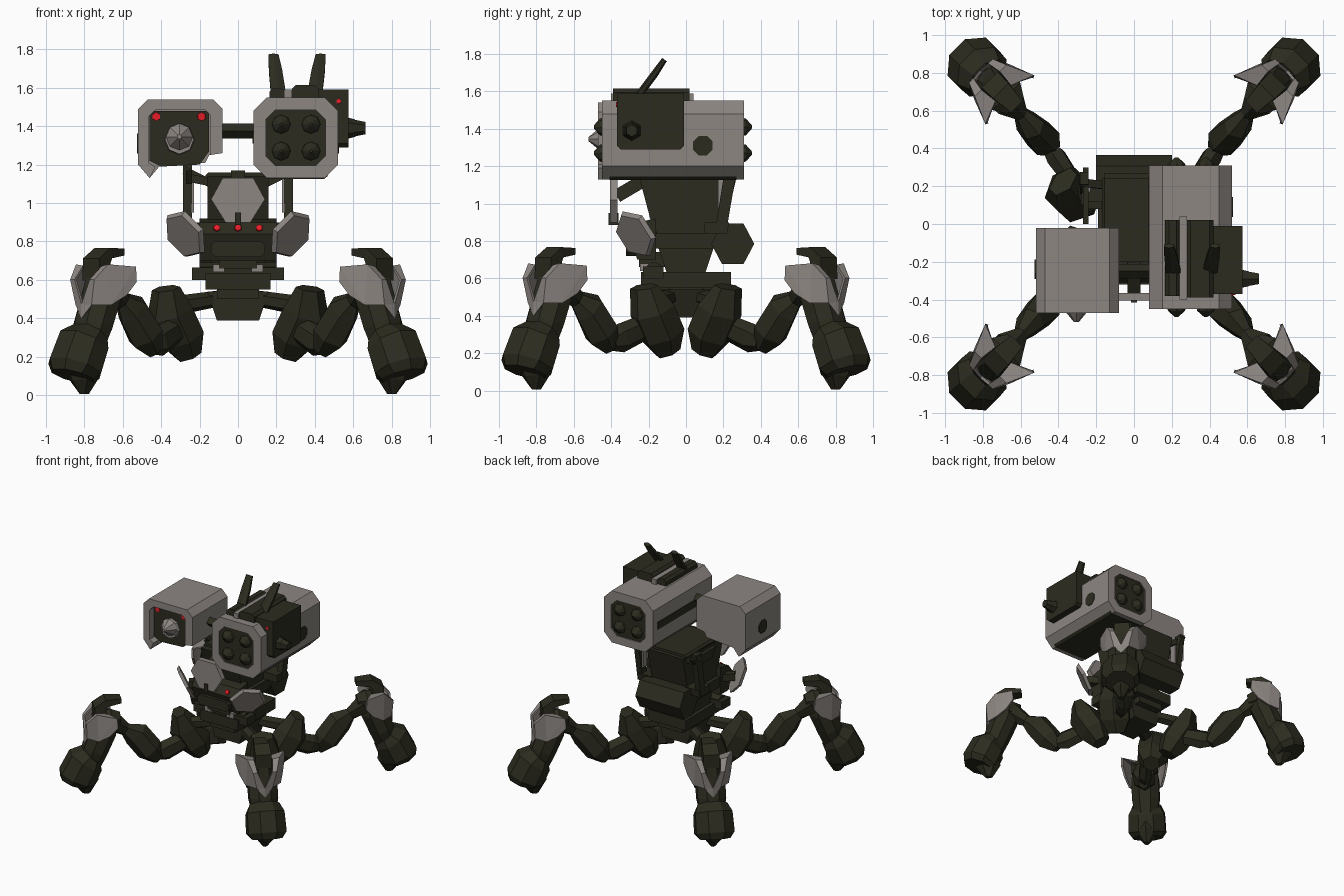
import bpy, bmesh, math
from mathutils import Vector, Matrix

if "Cube" in bpy.data.objects:
    bpy.data.objects.remove(bpy.data.objects["Cube"])


def material(name, col):
    m = bpy.data.materials.new(name)
    m.diffuse_color = (*col, 1)
    m.use_nodes = True
    m.node_tree.nodes["Principled BSDF"].inputs["Base Color"].default_value = m.diffuse_color
    return m


DARK = material("dark olive", (0.0245, 0.024, 0.0135))
GREY = material("warm grey", (0.265, 0.24, 0.222))
RED = material("signal red", (0.8, 0.012, 0.02))


def finish(name, bm, mat):
    bmesh.ops.recalc_face_normals(bm, faces=bm.faces)
    me = bpy.data.meshes.new(name)
    bm.to_mesh(me)
    bm.free()
    me.materials.append(mat)
    ob = bpy.data.objects.new(name, me)
    bpy.context.collection.objects.link(ob)
    return ob


def prism(name, profile, axis, a, b, mat):
    """Extrude a 2D profile along x (y,z) or y (x,z)."""
    put = {'x': lambda p, d: (d, p[0], p[1]), 'y': lambda p, d: (p[0], d, p[1])}[axis]
    bm = bmesh.new()
    lo = [bm.verts.new(put(p, a)) for p in profile]
    hi = [bm.verts.new(put(p, b)) for p in profile]
    bm.faces.new(lo)
    bm.faces.new(hi)
    for i in range(len(lo)):
        j = (i + 1) % len(lo)
        bm.faces.new((lo[i], lo[j], hi[j], hi[i]))
    return finish(name, bm, mat)


def octagon(x0, x1, z0, z1, c):
    return [(x0 + c, z0), (x1 - c, z0), (x1, z0 + c), (x1, z1 - c),
            (x1 - c, z1), (x0 + c, z1), (x0, z1 - c), (x0, z0 + c)]


def box(name, x0, x1, y0, y1, z0, z1, mat, c=0.0):
    prof = octagon(x0, x1, z0, z1, c) if c else [(x0, z0), (x1, z0), (x1, z1), (x0, z1)]
    return prism(name, prof, 'y', y0, y1, mat)


def cone(name, base, direction, r1, r2, depth, sides, mat, spin=0.0):
    """Cone, drum or plate rising from base along direction."""
    d = Vector(direction).normalized()
    bm = bmesh.new()
    m = (Matrix.Translation(Vector(base) + d * depth / 2)
         @ d.to_track_quat('Z', 'Y').to_matrix().to_4x4() @ Matrix.Rotation(spin, 4, 'Z'))
    bmesh.ops.create_cone(bm, cap_ends=True, segments=sides, radius1=r1, radius2=r2,
                          depth=depth, matrix=m)
    return finish(name, bm, mat)


def loft(name, secs, side, n, mat, flip=(1, 1)):
    """Skin n-sided rings along a path; each section is x, y, z, half width, half depth."""
    bm = bmesh.new()
    pts = [Vector(s[:3]) for s in secs]
    side = Vector(side).normalized()
    rings = []
    for i, s in enumerate(secs):
        t = (pts[min(i + 1, len(pts) - 1)] - pts[max(i - 1, 0)]).normalized()
        up = t.cross(side).normalized()
        ring = []
        for k in range(n):
            a = 2 * math.pi * (k + 0.5) / n
            p = pts[i] + side * s[3] * math.cos(a) + up * s[4] * math.sin(a)
            ring.append(bm.verts.new((p.x * flip[0], p.y * flip[1], p.z)))
        rings.append(ring)
    for r, q in zip(rings, rings[1:]):
        for k in range(n):
            bm.faces.new((r[k], r[(k + 1) % n], q[(k + 1) % n], q[k]))
    bm.faces.new(rings[0])
    bm.faces.new(rings[-1])
    return finish(name, bm, mat)


def strut(name, a, b, w, mat, side=(1, 0, 0)):
    return loft(name, [(*a, w, w), (*b, w, w)], side, 4, mat)


# Legs, one quadrant mirrored to all four
ACROSS = (-1, 1, 0)
for fx, fy, tag in ((1, 1, "back_right"), (-1, 1, "back_left"),
                    (1, -1, "front_right"), (-1, -1, "front_left")):
    def limb(part, secs, n):
        loft(f"{tag}_{part}", secs, ACROSS, n, DARK, (fx, fy))

    limb("hip_link", [(.06, .06, .51, .05, .04), (.30, .18, .47, .05, .05)], 6)
    limb("hip", [(.375, .225, .555, .09, .055), (.355, .18, .43, .13, .12),
                 (.295, .125, .30, .13, .12), (.255, .095, .205, .07, .07)], 6)
    limb("lower_link", [(.32, .22, .34, .05, .07), (.41, .35, .28, .06, .08),
                        (.45, .40, .26, .04, .05)], 6)
    limb("thigh", [(.43, .40, .23, .04, .05), (.48, .45, .31, .095, .10),
                   (.55, .52, .44, .075, .10), (.60, .585, .49, .04, .05),
                   (.67, .66, .56, .10, .08)], 6)
    limb("knee", [(.63, .63, .57, .07, .07), (.68, .68, .58, .12, .09), (.75, .75, .59, .07, .06)], 6)
    limb("hook", [(.73, .73, .60, .09, .07), (.735, .735, .70, .085, .06),
                  (.70, .70, .74, .08, .04), (.62, .62, .745, .06, .025)], 4)
    limb("shin", [(.70, .70, .63, .09, .09), (.715, .715, .50, .115, .105),
                  (.755, .755, .36, .115, .10), (.80, .80, .18, .08, .08)], 8)
    limb("ankle", [(.775, .775, .315, .12, .09), (.805, .805, .27, .15, .14),
                   (.85, .85, .14, .155, .145), (.86, .86, .10, .12, .12)], 8)
    limb("toe", [(.82, .82, .20, .10, .11), (.80, .80, .09, .08, .09), (.80, .80, .005, .02, .03)], 6)
    # V-shaped knee shield wrapping the shin, as radial, across, height points
    bm = bmesh.new()
    shape = [(1.145, 0, .40), (1.145, 0, .475), (1.14, .055, .60), (1.14, .085, .60),
             (1.07, .115, .675), (.93, .175, .665), (.925, .175, .59), (.98, .155, .52),
             (1.06, .125, .47), (1.13, .055, .47), (1.07, .07, .665), (.98, .06, .65)]
    q = math.sqrt(.5)
    for s in (-1, 1):
        vs = [bm.verts.new(((r - t * s) * q * fx, (r + t * s) * q * fy, z)) for r, t, z in shape]
        for face in ((0, 1, 9), (1, 2, 3, 9), (3, 4, 8, 9), (4, 5, 8), (5, 6, 7, 8),
                     (2, 10, 4, 3), (4, 10, 11, 5)):
            bm.faces.new([vs[i] for i in face])
    bmesh.ops.remove_doubles(bm, verts=bm.verts, dist=1e-4)
    shield = finish(f"{tag}_knee_shield", bm, GREY)
    mod = shield.modifiers.new("thickness", 'SOLIDIFY')
    mod.thickness = .016
    mod.offset = 0

# Pelvis and waist
prism("pelvis", [(-.16, .54), (.16, .54), (.11, .39), (-.11, .39)], 'y', -.14, .14, DARK)
box("pelvis_neck", -.11, .11, -.2, .2, .5, .6, DARK)
box("hip_deck", -.17, .17, -.24, .24, .55, .635, DARK)
box("front_axle", -.24, .24, -.23, -.12, .6, .665, DARK)
cone("axle_drum", (-.2, -.17, .645), (1, 0, 0), .045, .045, .4, 6, DARK)
for s in (-1, 1):
    box("axle_clip", s * .1 - .03, s * .1 + .03, -.245, -.2, .64, .68, GREY)
prism("waist", [(-.1, .62), (.1, .62), (.15, .77), (-.15, .77)], 'x', -.14, .14, DARK)

# Torso, rear pack and chest
prism("torso", [(-.25, 1.14), (.27, 1.14), (.2, .84), (.2, .77), (-.17, .77), (-.17, .84)],
      'x', -.16, .16, DARK)
box("torso_base", -.19, .19, -.17, .2, .76, .84, DARK)
box("torso_lid", -.17, .17, -.2, .24, 1.12, 1.16, DARK, .015)
prism("rear_pack", [(.25 + .115 * math.cos(a * math.pi / 3), .785 + .125 * math.sin(a * math.pi / 3))
                    for a in range(6)], 'x', -.2, .2, DARK)
prism("chest", [(-.16, .70), (-.16, .92), (-.26, .9), (-.31, .84), (-.26, .70)], 'x', -.2, .2, DARK)
box("chin", -.14, .14, -.32, -.2, .72, .80, DARK, .02)
box("throat", -.1, .1, -.25, -.1, .66, .74, DARK)
for x in (-.11, 0, .11):
    cone("chest_light", (x, -.29, .868), (0, -1, .5), .02, .018, .012, 6, RED)

# Armour plates
prism("centre_plate", [(-.08, 1.13), (.08, 1.13), (.14, 1.02), (.065, .9), (-.065, .9), (-.14, 1.02)],
      'y', -.405, -.365, GREY)
strut("centre_plate_arm", (0, -.37, 1.04), (0, -.2, 1.14), .05, DARK)
box("centre_pin", -.016, .016, -.415, -.36, .885, .95, DARK)
for s in (-1, 1):
    n = Vector((.62 * s, -.62, -.42))
    cone("side_plate", Vector((.27 * s, -.265, .84)), n, .14, .125, .025, 6, GREY, .35 * s)
    strut("side_plate_arm", (.26 * s, -.26, .83), (.1 * s, -.15, .82), .04, DARK, (0, 0, 1))
    # Side frame: raked posts and braces carrying the pods
    prism("frame_post", [(.21, 1.2), (.275, 1.2), (.215, .85), (.155, .85)], 'x',
          s * .24, s * .285, DARK)
    prism("frame_foot", [(.1, .84), (.22, .84), (.23, .9), (.1, .9)], 'x', s * .15, s * .28, DARK)
    strut("frame_brace", (.28 * s, .22, 1.17), (.12 * s, .2, 1.09), .03, DARK, (0, 1, 0))
    box("post_trim", s * .235 - .006, s * .235 + .006, .17, .22, .95, 1.14, GREY)
prism("left_fin", [(.0, 1.17), (.3, 1.17), (.25, 1.1), (.05, 1.1)], 'x', -.27, -.24, DARK)
strut("fin_arm", (-.25, .1, 1.13), (-.1, .1, 1.1), .03, DARK, (0, 1, 0))
strut("pod_crossbar", (-.12, -.25, 1.375), (.12, -.25, 1.375), .038, DARK, (0, 1, 1))

# Left sensor pod: hull, hood, lens
outer = [(-.46, 1.13), (-.52, 1.2), (-.52, 1.49), (-.47, 1.54), (-.13, 1.54), (-.08, 1.49), (-.08, 1.26)]
prism("sensor_hull", outer + [(-.15, 1.25), (-.17, 1.21), (-.41, 1.19)], 'y', -.39, -.02, GREY)
prism("sensor_hood", outer + [(-.145, 1.25), (-.145, 1.46), (-.17, 1.485), (-.43, 1.485),
                              (-.465, 1.45), (-.465, 1.21), (-.43, 1.19)], 'y', -.47, -.39, GREY)
prism("sensor_face", [(-.46, 1.22), (-.4, 1.19), (-.2, 1.2), (-.15, 1.27), (-.15, 1.48), (-.46, 1.48)],
      'y', -.42, -.38, DARK)
cone("lens_base", (-.305, -.41, 1.33), (0, -1, 0), .08, .075, .04, 8, GREY)
cone("lens_tip", (-.305, -.45, 1.345), (0, -1, 0), .07, .012, .07, 8, GREY)
for x in (-.425, -.19):
    cone("sensor_light", (x, -.415, 1.45), (0, -1, 0), .024, .022, .012, 6, RED)
cone("sensor_port", (-.517, -.24, 1.31), (-1, 0, 0), .055, .055, .009, 8, DARK, math.pi / 8)

# Right launcher pod: hull, rims, rounds at both ends
box("launcher_hull", .08, .52, -.42, .28, 1.13, 1.55, GREY, .07)
inner = octagon(.145, .455, 1.195, 1.485, .05)
ring = octagon(.08, .52, 1.13, 1.55, .07)
for a, b, d in ((-.45, -.42, -1), (.28, .31, 1)):
    bm = bmesh.new()
    loops = [[bm.verts.new((x, y, z)) for x, z in p]
             for p, y in ((ring, a), (ring, b), (inner, b), (inner, a))]
    for i in range(4):
        p, r = loops[i], loops[(i + 1) % 4]
        for k in range(8):
            bm.faces.new((p[k], p[(k + 1) % 8], r[(k + 1) % 8], r[k]))
    finish("launcher_rim", bm, GREY)
    y = -.43 if d < 0 else .29
    prism("launcher_panel", inner, 'y', y - .012, y + .012, DARK)
    for x in (.225, .38):
        for z in (1.27, 1.41):
            cone("round_body", (x, y, z), (0, d, 0), .052, .045, .03, 8, DARK)
            cone("round_tip", (x, y + d * .03, z), (0, d, 0), .045, .008, .033, 8, DARK)
cone("launcher_port", (.518, .09, 1.31), (1, 0, 0), .057, .057, .007, 8, DARK, math.pi / 8)
box("inner_stripe", .075, .083, -.3, .25, 1.31, 1.37, DARK)
prism("belly_strip", [(.15, 1.126), (.45, 1.126), (.47, 1.144), (.13, 1.144)], 'y', -.41, .27, DARK)

# Roof and side equipment on the launcher
box("roof_block", .28, .42, -.39, .02, 1.53, 1.615, DARK, .02)
box("roof_rail", .165, .245, -.38, .02, 1.53, 1.60, DARK, .02)
box("roof_strip", .24, .28, -.40, .04, 1.54, 1.59, GREY)
prism("side_pack", [(-.37, 1.31), (-.35, 1.29), (-.03, 1.29), (-.01, 1.31), (-.01, 1.59), (-.37, 1.59)],
      'x', .41, .575, DARK)
cone("side_light", (.525, -.367, 1.53), (0, -1, 0), .014, .013, .008, 6, RED)
cone("barrel_collar", (.57, -.29, 1.39), (1, 0, 0), .055, .045, .04, 6, DARK)
cone("barrel", (.60, -.29, 1.39), (1, 0, 0), .045, .032, .063, 6, DARK)
for x, lean in ((.21, -.025), (.40, .03)):
    loft("antenna", [(x, -.26, 1.57, .045, .02), (x + lean * .6, -.17, 1.69, .04, .02),
                     (x + lean, -.115, 1.77, .03, .015)], (1, 0, 0), 6, DARK)
